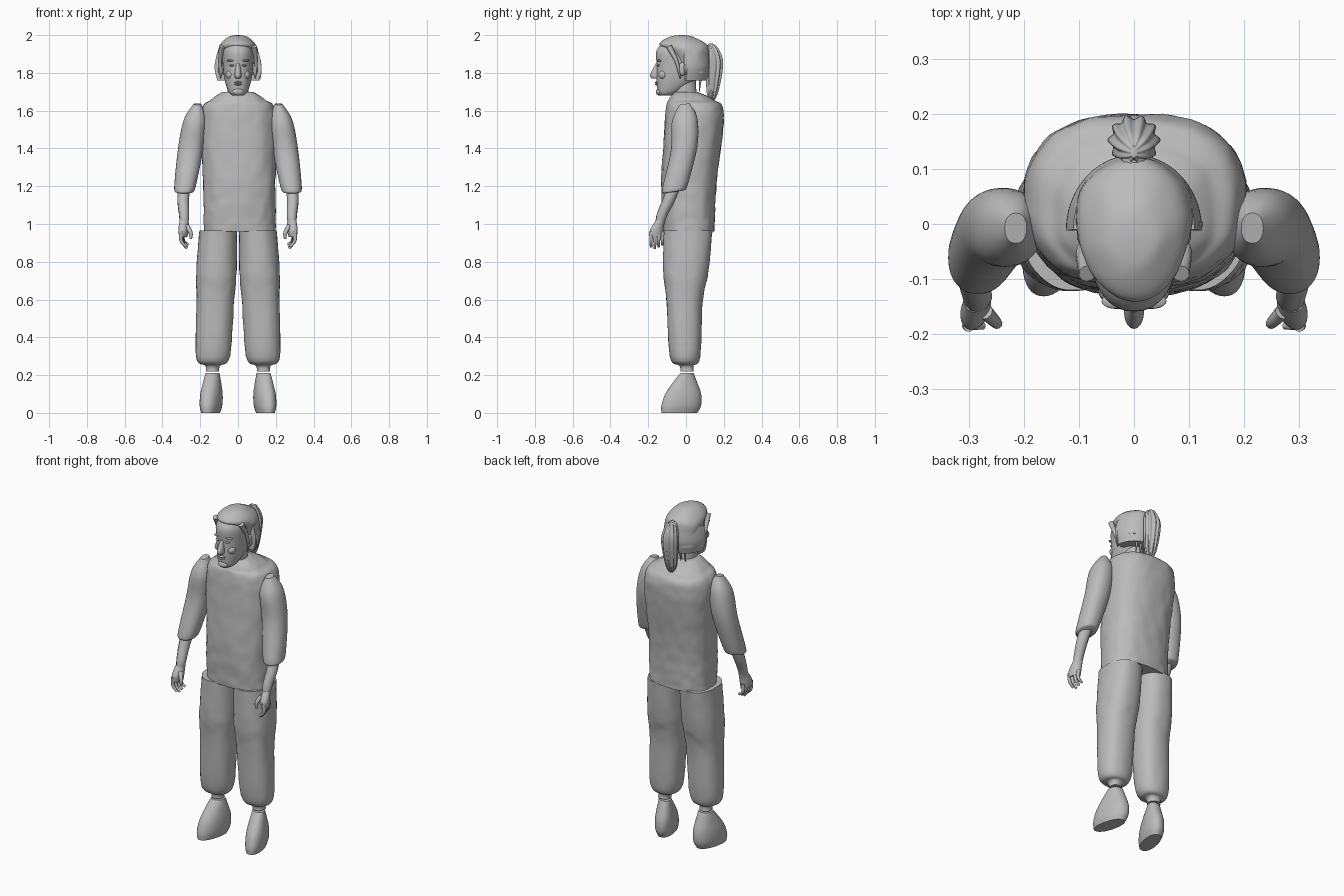
import bpy, bmesh, math
from mathutils import Vector, noise

if "Cube" in bpy.data.objects:
    bpy.data.objects.remove(bpy.data.objects["Cube"], do_unlink=True)

colour = (0.5, 0.5, 0.5, 1)
grey = bpy.data.materials.new("plain grey")
grey.use_nodes = True
grey.diffuse_color = colour
grey.node_tree.nodes["Principled BSDF"].inputs["Base Color"].default_value = colour


def select_only(obj):
    bpy.ops.object.select_all(action='DESELECT')
    obj.select_set(True)
    bpy.context.view_layer.objects.active = obj


def finish(obj):
    obj.data.materials.clear()
    obj.data.materials.append(grey)
    select_only(obj)
    bpy.ops.object.shade_smooth_by_angle(angle=math.radians(50))


def catmull(before, start, end, after, t):
    """Smooth blend from start to end, guided by the neighbours."""
    leave, arrive = (end - before) / 2, (after - start) / 2
    ease = t * t * (3 - 2 * t)
    return (start + (end - start) * ease
            + leave * t * (1 - t) ** 2 - arrive * t * t * (1 - t))


def smooth_rings(rings, steps):
    padded = [rings[0], *rings, rings[-1]]
    for window in zip(padded, padded[1:], padded[2:], padded[3:]):
        for step in range(steps):
            yield [catmull(*values, step / steps) for values in zip(*window)]
    yield rings[-1]


def loft(name, rings, bottom_x=0, top_x=0, side=1, square=2, steps=6, segments=48,
         shear=0, tilt=0, rough=0, ridges=0, back_only=False):
    """Smooth body through rings of (height, half width, front, back)."""
    bm = bmesh.new()
    loops = []
    low, high = rings[0][0], rings[-1][0]
    for z, width, front, back in smooth_rings(rings, steps):
        rise = (z - low) / (high - low)
        centre_x = bottom_x + (top_x - bottom_x) * rise
        loop = []
        for k in range(segments):
            angle = math.tau * k / segments
            c, s = math.cos(angle), math.sin(angle)
            groove = 1 + 0.1 * math.cos(angle * ridges) if ridges else 1
            dx = math.copysign(abs(c) ** (2 / square), c) * width * groove
            dy = math.copysign(abs(s) ** (2 / square), s) * (back - front) / 2 * groove
            if back_only:
                dy = max(dy, 0)
            point = Vector((centre_x + dx + shear * dy, (front + back) / 2 + dy, z + tilt * dy))
            point += Vector((c, s, 0)) * noise.noise(point * 20) * rough
            point.x *= side
            loop.append(bm.verts.new(point))
        loops.append(loop)
    for lower, upper in zip(loops, loops[1:]):
        for k in range(segments):
            bm.faces.new((lower[k - 1], lower[k], upper[k], upper[k - 1]))
    bm.faces.new(loops[0])
    bm.faces.new(loops[-1])
    bmesh.ops.recalc_face_normals(bm, faces=bm.faces)
    mesh = bpy.data.meshes.new(name)
    bm.to_mesh(mesh)
    bm.free()
    obj = bpy.data.objects.new(name, mesh)
    bpy.context.collection.objects.link(obj)
    finish(obj)


def tube(name, points, thick, thin, side=1):
    """Round tube along points, tapering evenly from thick to thin."""
    curve = bpy.data.curves.new(name, 'CURVE')
    curve.dimensions = '3D'
    curve.bevel_depth = 1
    curve.bevel_resolution = 3
    curve.use_fill_caps = True
    spline = curve.splines.new('BEZIER')
    last = len(points) - 1
    spline.bezier_points.add(last)
    for i, (knot, (x, y, z)) in enumerate(zip(spline.bezier_points, points)):
        knot.co = (x * side, y, z)
        knot.radius = thick + (thin - thick) * i / last
        knot.handle_left_type = knot.handle_right_type = 'AUTO'
    obj = bpy.data.objects.new(name, curve)
    bpy.context.collection.objects.link(obj)
    select_only(obj)
    bpy.ops.object.convert(target='MESH')
    finish(bpy.context.object)


def ball(name, position, size, side=1):
    x, y, z = position
    bpy.ops.mesh.primitive_uv_sphere_add(segments=20, ring_count=12, radius=1,
                                         location=(x * side, y, z))
    obj = bpy.context.object
    obj.name = name
    obj.scale = size
    finish(obj)


# Loose tunic with a rumpled surface
loft("tunic", [(.96, .19, -.12, .15), (1.2, .19, -.13, .16), (1.58, .2, -.11, .2),
               (1.66, .14, -.09, .14), (1.7, .08, -.06, .06)],
     bottom_x=.01, square=2.5, steps=12, segments=72, rough=.005)

# Neck, head and face
loft("neck", [(1.6, .06, -.07, .06), (1.8, .05, -.08, .05)])
loft("head", [(1.68, .03, -.14, -.07), (1.7, .05, -.15, -.03), (1.76, .07, -.155, .05),
              (1.84, .08, -.155, .09), (1.92, .08, -.155, .1), (1.98, .04, -.1, .05)],
     square=2.2)
loft("nose", [(1.77, .014, -.18, -.13), (1.79, .018, -.19, -.13), (1.85, .01, -.16, -.13)])
for word, z in (("upper_lip", 1.75), ("lower_lip", 1.74)):
    ball(word, (0, -.154, z), (.02, .01, .006))
ball("chin", (0, -.14, 1.7), (.03, .02, .02))

# Hair crown, wrapped back and ponytail
loft("hair_crown", [(1.8, .1, -.03, .12), (1.9, .107, -.08, .12), (1.95, .094, -.14, .11),
                    (1.99, .05, -.09, .04), (2, .01, -.03, -.01)], rough=.004)
loft("hair_back", [(1.76, .11, -.13, .11), (1.83, .124, -.15, .126), (1.91, .11, -.14, .12)],
     back_only=True)
tube("hair_tie", [(0, .08, 1.92), (0, .15, 1.93)], .026, .02)
loft("ponytail", [(1.64, .006, .13, .14), (1.7, .03, .11, .17), (1.85, .044, .11, .195),
                  (1.93, .03, .11, .17), (1.955, .005, .12, .14)], segments=80, ridges=10)
for i in range(4):
    x = .03 * (i - 1.5)
    tube("nape_strand", [(x, .08, 1.8), (x, .07, 1.7)], .01, .002)
tube("loose_strand", [(.11, 0, 1.87), (.12, 0, 1.82), (.115, 0, 1.76)], .01, .002)

for side, word in ((1, "left_"), (-1, "right_")):
    # Paired features of the head
    ball(word + "eye", (.03, -.145, 1.84), (.015, .01, .006), side)
    ball(word + "brow", (.035, -.14, 1.865), (.024, .014, .006), side)
    ball(word + "cheek", (.04, -.12, 1.79), (.025, .025, .025), side)
    ball(word + "ear", (.09, -.02, 1.82), (.014, .02, .035), side)
    tube(word + "temple_hair", [(.085, -.09, 1.94), (.095, -.05, 1.86), (.09, -.03, 1.77)],
         .016, .004, side)

    # Sleeve and forearm
    loft(word + "sleeve", [(1.17, .045, -.12, -.01), (1.2, .057, -.125, .01),
                           (1.4, .067, -.08, .06), (1.55, .06, -.075, .06),
                           (1.635, .02, -.035, .02)],
         bottom_x=.285, top_x=.215, side=side, square=2.2, tilt=.15)
    tube(word + "forearm", [(.28, -.05, 1.23), (.29, -.09, 1.13), (.285, -.13, 1.04),
                            (.285, -.14, 1)], .036, .023, side)

    # Hand with a row of curled fingers
    loft(word + "palm", [(.93, .02, -.19, -.12), (.97, .027, -.19, -.12), (1.02, .023, -.16, -.11)],
         bottom_x=.29, top_x=.285, side=side, shear=-.2)
    for i in range(4):
        x, y = .3 - .004 * i, -.185 + .02 * i
        tip = .87 + .01 * abs(i - 1)
        tube(word + "finger", [(x, y, .96), (x, y, .91), (x - .025, y, tip)], .011, .007, side)
    tube(word + "thumb", [(.27, -.16, .99), (.25, -.18, .95), (.25, -.18, .92)],
         .014, .007, side)

    # Trouser leg gathered at the ankle, and shoe
    loft(word + "trouser_leg", [(.22, .035, -.03, .04), (.25, .04, -.035, .04),
                                (.3, .09, -.085, .075), (.6, .1, -.105, .09),
                                (.75, .107, -.12, .12), (.965, .1, -.12, .14)],
         bottom_x=.135, top_x=.105, side=side, square=2.3, rough=.003)
    loft(word + "shoe", [(0, .045, -.13, .06), (.04, .055, -.13, .08), (.1, .055, -.11, .08),
                         (.16, .046, -.07, .06), (.21, .036, -.03, .04)],
         bottom_x=.145, top_x=.135, side=side, square=2.2, shear=-.2)
